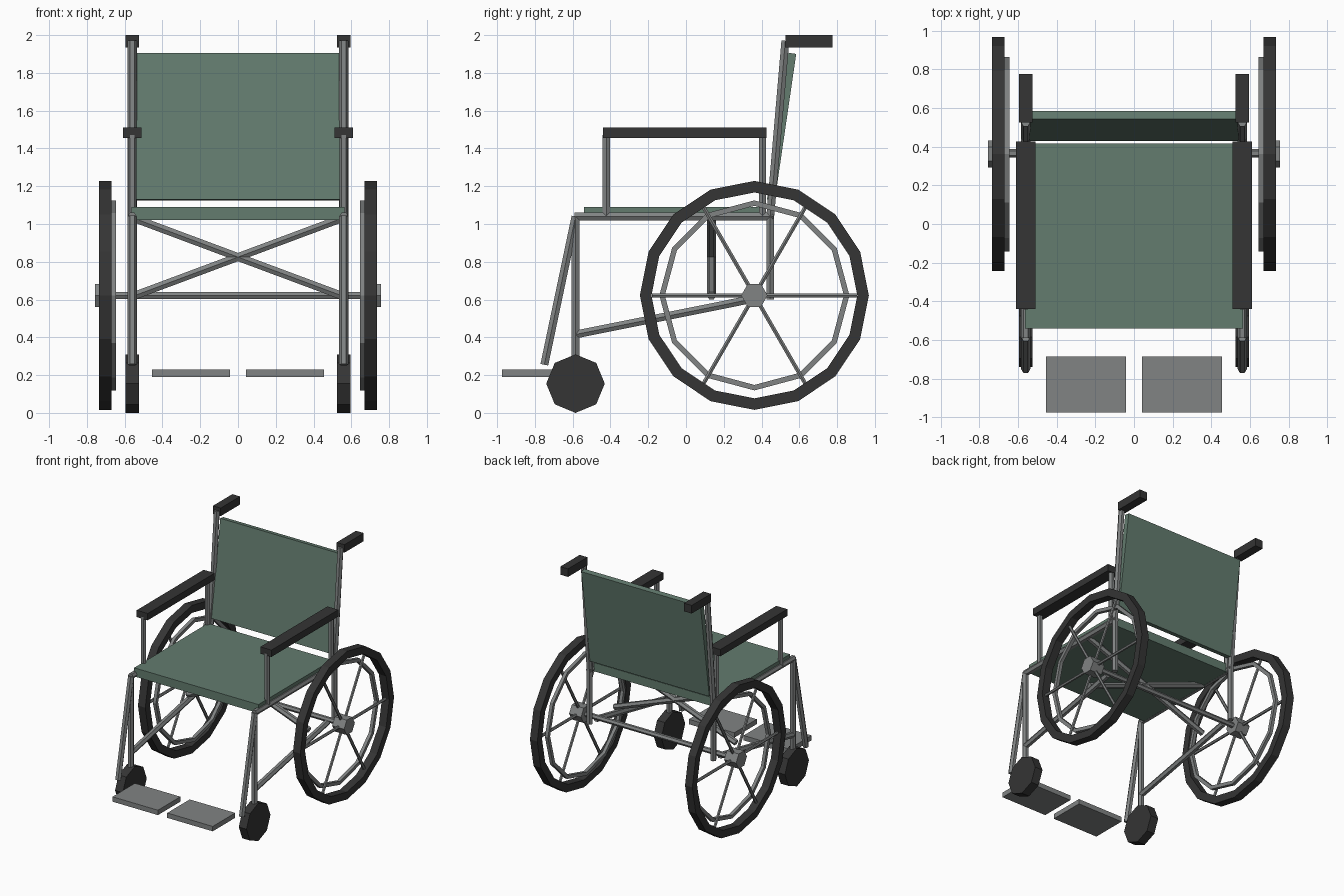
import bpy, bmesh, math
from mathutils import Matrix, Vector

cube = bpy.data.objects.get("Cube")
if cube:
    bpy.data.objects.remove(cube, do_unlink=True)


def material(name, rgb):
    mat = bpy.data.materials.new(name)
    mat.use_nodes = True
    color = (*rgb, 1.0)
    mat.diffuse_color = color
    mat.node_tree.nodes["Principled BSDF"].inputs["Base Color"].default_value = color
    return mat


STEEL = material("grey steel", (0.22, 0.23, 0.23))
RUBBER = material("black rubber", (0.035, 0.035, 0.035))
FABRIC = material("green fabric", (0.125, 0.2, 0.158))


def finish(name, bm, mat):
    bmesh.ops.recalc_face_normals(bm, faces=bm.faces)
    mesh = bpy.data.meshes.new(name)
    bm.to_mesh(mesh)
    bm.free()
    mesh.materials.append(mat)
    obj = bpy.data.objects.new(name, mesh)
    bpy.context.collection.objects.link(obj)
    return obj


def box(name, center, size, mat, tilt=0.0):
    """Box, optionally tilted about the x axis."""
    bm = bmesh.new()
    bmesh.ops.create_cube(bm, size=1)
    m = Matrix.Translation(center) @ Matrix.Rotation(tilt, 4, "X") @ Matrix.Diagonal((*size, 1))
    bmesh.ops.transform(bm, matrix=m, verts=bm.verts)
    return finish(name, bm, mat)


def tube(name, a, b, mat=STEEL, radius=0.024, sides=6):
    """Prism from a to b, one corner pointing sideways."""
    a, b = Vector(a), Vector(b)
    d = (b - a).normalized()
    side = Vector((0, 0, 1)).cross(d)
    side = side.normalized() if side.length > 0.001 else Vector((1, 0, 0))
    m = Matrix((side.cross(d), side, d)).transposed().to_4x4()
    m.translation = (a + b) / 2
    bm = bmesh.new()
    bmesh.ops.create_cone(bm, cap_ends=True, segments=sides, radius1=radius,
                          radius2=radius, depth=(b - a).length, matrix=m)
    return finish(name, bm, mat)


def ring(name, x0, x1, inner, outer, sides, mat):
    """Rectangular section spun around the axle."""
    bm = bmesh.new()
    section = [(x0, inner), (x1, inner), (x1, outer), (x0, outer)]
    verts = [bm.verts.new((x, AXLE_Y + r, AXLE_Z)) for x, r in section]
    edges = [bm.edges.new((verts[i], verts[(i + 1) % 4])) for i in range(4)]
    bmesh.ops.spin(bm, geom=verts + edges, cent=(0, AXLE_Y, AXLE_Z), axis=(1, 0, 0),
                   angle=math.tau, steps=sides, use_duplicate=False)
    bmesh.ops.remove_doubles(bm, verts=bm.verts, dist=0.0005)
    return finish(name, bm, mat)


AXLE_Y, AXLE_Z = 0.362, 0.622
FRONT, REAR, RAIL = -0.585, 0.446, 1.04

# Seat and backrest
box("seat", (0, -0.062, 1.055), (1.125, 0.955, 0.07), FABRIC)
box("backrest", (0, 0.506, 1.515), (1.08, 0.042, 0.785), FABRIC, tilt=-0.145)

# Axle and folding cross brace
tube("axle", (-0.7, AXLE_Y + 0.004, AXLE_Z), (0.7, AXLE_Y + 0.004, AXLE_Z), radius=0.021)
for s, label in ((1, "a"), (-1, "b")):
    tube("cross_brace_" + label, (-0.55 * s, 0.135, 0.62), (0.55 * s, 0.135, 1.03))

for s, label in ((1, "left"), (-1, "right")):
    x = 0.56 * s

    # Side frame
    tube(label + "_seat_rail", (x, FRONT - 0.005, RAIL), (x, REAR + 0.015, RAIL))
    tube(label + "_front_post", (x, FRONT, 0.16), (x, FRONT, RAIL))
    tube(label + "_rear_post", (x, REAR, 0.6), (x, REAR, RAIL))
    tube(label + "_back_post", (x, REAR, RAIL), (x, 0.526, 1.97))
    tube(label + "_lower_brace", (x, FRONT, 0.415), (x, AXLE_Y, 0.605))
    tube(label + "_footrest_tube", (x, FRONT, RAIL), (x, -0.75, 0.255))

    # Armrest and push handle
    for y, end in ((-0.422, "front"), (0.405, "rear")):
        tube(f"{label}_arm_post_{end}", (x, y, RAIL), (x, y, 1.47), radius=0.022)
    box(label + "_armrest", (x, -0.006, 1.482), (0.1, 0.866, 0.056), RUBBER)
    box(label + "_push_handle", (x, 0.651, 1.967), (0.07, 0.25, 0.066), RUBBER)

    # Footplate and caster
    box(label + "_footplate", (0.248 * s, -0.83, 0.21), (0.412, 0.29, 0.04), STEEL)
    tube(label + "_caster", (x - 0.035, FRONT, 0.155), (x + 0.035, FRONT, 0.155),
         RUBBER, radius=0.155, sides=8)

    # Large wheel with hand rim, hub and spokes
    ring(label + "_tyre", 0.669 * s, 0.735 * s, 0.545, 0.606, 16, RUBBER)
    ring(label + "_hand_rim", 0.645 * s, 0.672 * s, 0.474, 0.503, 12, STEEL)
    tube(label + "_hub", (0.648 * s, AXLE_Y, AXLE_Z), (0.756 * s, AXLE_Y, AXLE_Z), radius=0.07)
    for i in range(3):
        ang = math.pi * i / 3
        dy, dz = 0.542 * math.cos(ang), 0.542 * math.sin(ang)
        tube(f"{label}_spoke_{i + 1}", (0.7 * s, AXLE_Y - dy, AXLE_Z - dz),
             (0.7 * s, AXLE_Y + dy, AXLE_Z + dz), radius=0.012)
